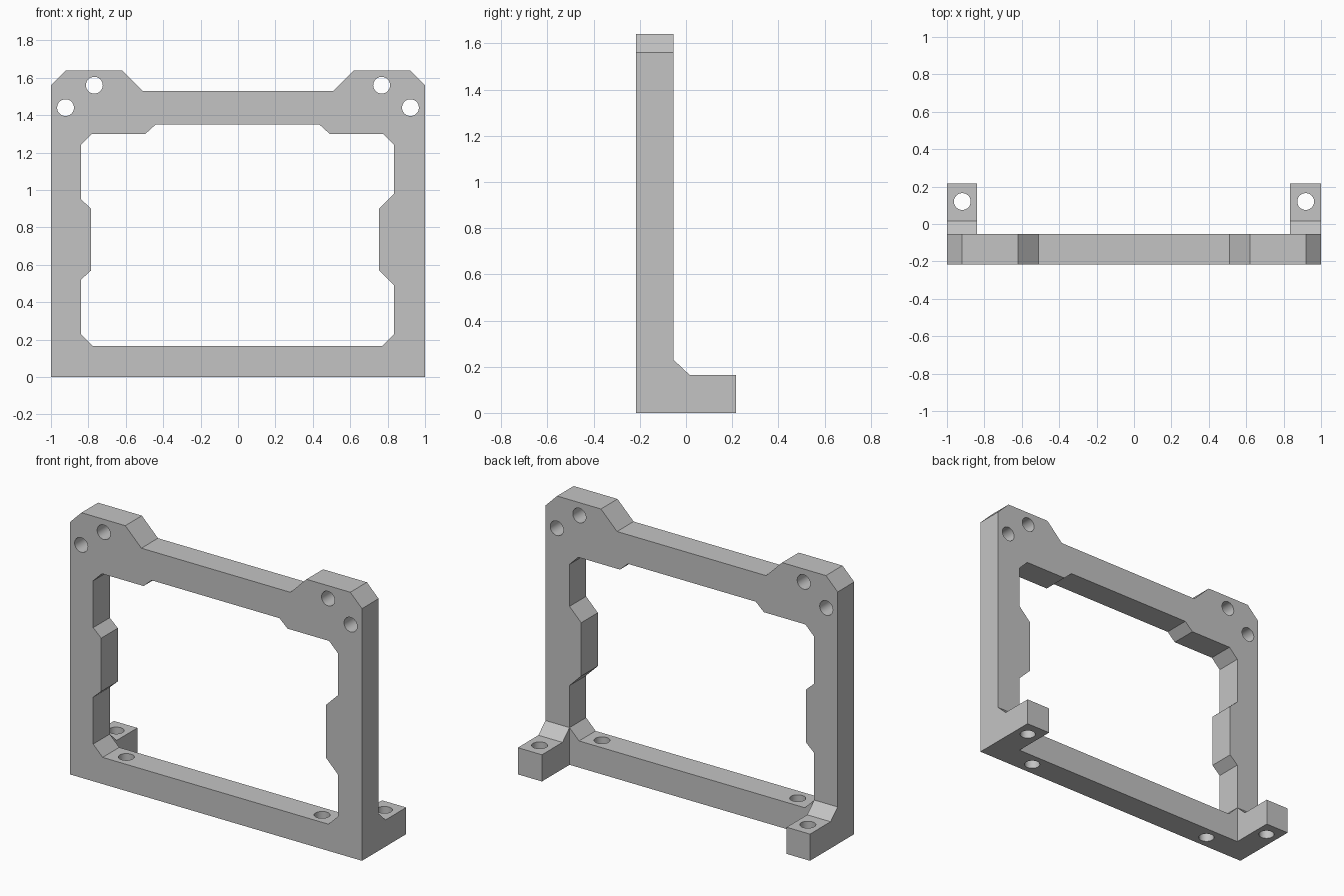
import bpy, bmesh
from mathutils import Vector

cube = bpy.data.objects.get("Cube")
if cube:
    bpy.data.objects.remove(cube, do_unlink=True)

grey = bpy.data.materials.new("light grey")
grey.use_nodes = True
colour = (0.55, 0.55, 0.55, 1)
grey.diffuse_color = colour
grey.node_tree.nodes["Principled BSDF"].inputs["Base Color"].default_value = colour

FRONT, BACK, TAB_END = -0.216, -0.054, 0.216
BAR = 0.165       # height of the bottom bar and the feet
HOLE = 0.045      # radius of every bolt hole


def prism(name, points, axis, start, end):
    """Extrude a flat profile along x (points are y, z) or y (points are x, z)."""
    bm = bmesh.new()
    if axis == 'X':
        verts = [bm.verts.new((start, a, b)) for a, b in points]
        step = Vector((end - start, 0, 0))
    else:
        verts = [bm.verts.new((a, start, b)) for a, b in points]
        step = Vector((0, end - start, 0))
    face = bm.faces.new(verts)
    extruded = bmesh.ops.extrude_face_region(bm, geom=[face])["geom"]
    moved = [g for g in extruded if isinstance(g, bmesh.types.BMVert)]
    bmesh.ops.translate(bm, vec=step, verts=moved)
    bmesh.ops.recalc_face_normals(bm, faces=bm.faces)
    mesh = bpy.data.meshes.new(name)
    bm.to_mesh(mesh)
    bm.free()
    mesh.materials.append(grey)
    obj = bpy.data.objects.new(name, mesh)
    bpy.context.collection.objects.link(obj)
    return obj


def drill(location, upright):
    bpy.ops.mesh.primitive_cylinder_add(
        vertices=32, radius=HOLE, depth=0.5, location=location,
        rotation=(0, 0, 0) if upright else (1.5707963, 0, 0))
    obj = bpy.context.object
    obj.name = "hole_cutter"
    obj.hide_render = True
    obj.data.materials.append(grey)
    return obj


def combine(target, tool, operation):
    mod = target.modifiers.new(operation.lower(), 'BOOLEAN')
    mod.operation = operation
    mod.solver = 'EXACT'
    mod.object = tool
    bpy.context.view_layer.objects.active = target
    bpy.ops.object.modifier_apply(modifier=mod.name)
    bpy.data.objects.remove(tool, do_unlink=True)


# Outer frame silhouette, mirrored from its left half
half = [(1, 0), (1, 1.56), (0.92, 1.64), (0.62, 1.64), (0.51, 1.53)]
outline = half + [(-x, z) for x, z in reversed(half)]
frame = prism("bracket_frame", outline, 'Y', FRONT, BACK)

# Window opening with stepped pads; the two sides differ slightly
left = [(0.77, BAR), (0.835, 0.23), (0.835, 0.49), (0.755, 0.57),
        (0.755, 0.90), (0.835, 0.98), (0.835, 1.24), (0.775, 1.30),
        (0.49, 1.30), (0.435, 1.35)]
right = [(-0.44, 1.35), (-0.495, 1.30), (-0.78, 1.30), (-0.84, 1.24),
         (-0.84, 0.95), (-0.785, 0.90), (-0.785, 0.57), (-0.84, 0.52),
         (-0.84, 0.23), (-0.775, BAR)]
combine(frame, prism("window_cutter", left + right, 'Y', -0.5, 0.5), 'DIFFERENCE')

# Rear feet with a sloped gusset against the frame
foot = [(-0.12, 0), (TAB_END, 0), (TAB_END, BAR), (0.015, BAR),
        (BACK, 0.23), (-0.12, 0.23)]
for inner, outer in ((0.835, 1), (-1, -0.84)):
    combine(frame, prism("foot", foot, 'X', inner, outer), 'UNION')

# Bolt holes: two through each top corner, one per foot, two in the bottom bar
for side in (-1, 1):
    for x, z in ((0.922, 1.44), (0.768, 1.56)):
        combine(frame, drill((side * x, -0.135, z), False), 'DIFFERENCE')
    for x, y in ((0.918, 0.12), (0.67, -0.135)):
        combine(frame, drill((side * x, y, 0.08), True), 'DIFFERENCE')

# Smooth hole walls, crisp edges elsewhere
bpy.ops.object.select_all(action='DESELECT')
frame.select_set(True)
bpy.context.view_layer.objects.active = frame
bpy.ops.object.shade_smooth_by_angle(angle=0.5)
